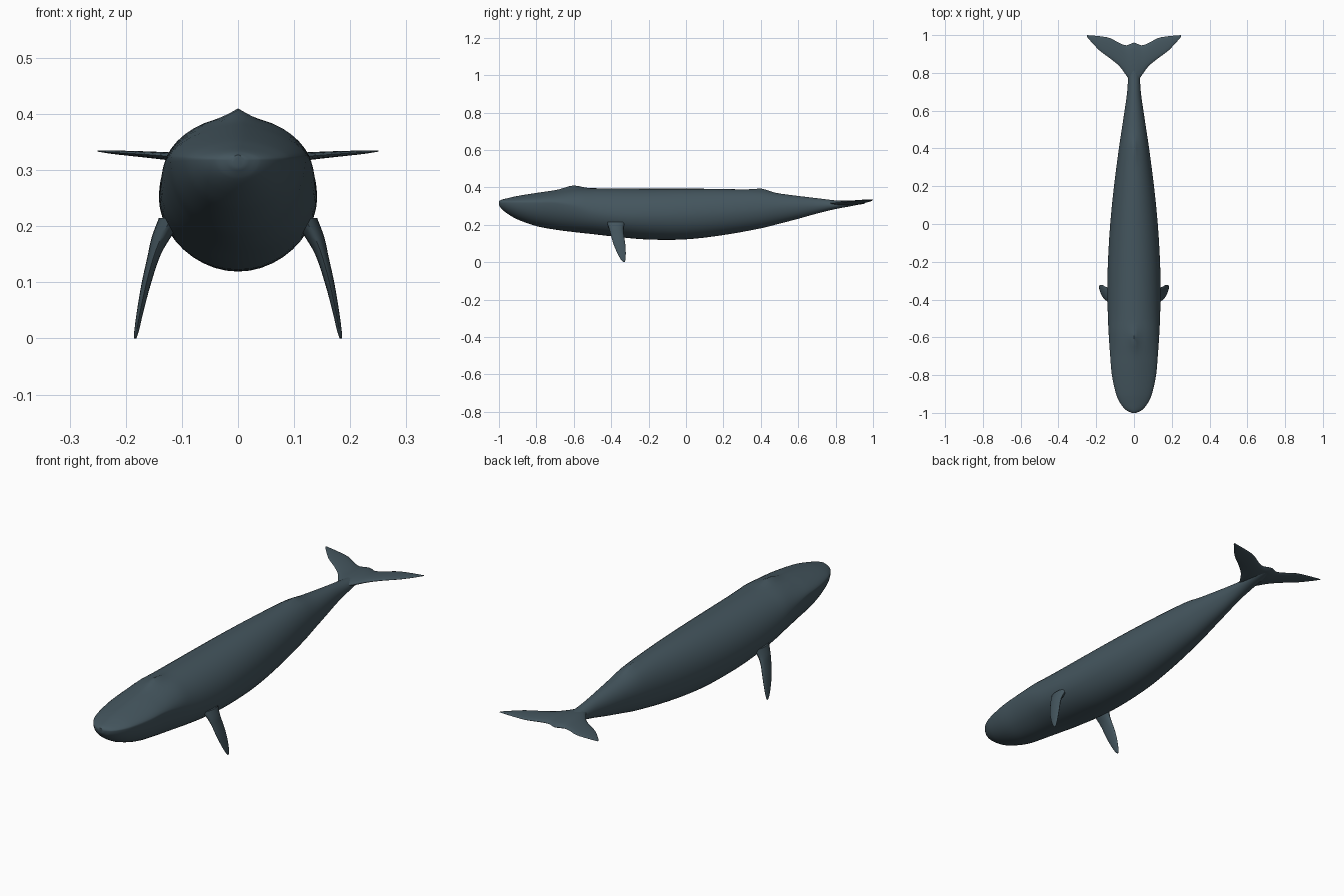
import bpy, bmesh, math

if "Cube" in bpy.data.objects:
    bpy.data.objects.remove(bpy.data.objects["Cube"])

skin = bpy.data.materials.new("slate_blue_skin")
skin.diffuse_color = (0.058, 0.092, 0.112, 1)
skin.use_nodes = True
skin.node_tree.nodes["Principled BSDF"].inputs["Base Color"].default_value = skin.diffuse_color


def loft(name, rings, angle=50):
    """Skin a list of closed rings and cap both ends."""
    bm = bmesh.new()
    vs = [[bm.verts.new(p) for p in r] for r in rings]
    n = len(rings[0])
    for a, b in zip(vs, vs[1:]):
        for i in range(n):
            j = (i + 1) % n
            bm.faces.new((a[i], a[j], b[j], b[i]))
    bm.faces.new(vs[0])
    bm.faces.new(vs[-1])
    bmesh.ops.recalc_face_normals(bm, faces=bm.faces)
    me = bpy.data.meshes.new(name)
    bm.to_mesh(me)
    bm.free()
    me.materials.append(skin)
    ob = bpy.data.objects.new(name, me)
    bpy.context.collection.objects.link(ob)
    bpy.context.view_layer.objects.active = ob
    ob.select_set(True)
    bpy.ops.object.shade_smooth_by_angle(angle=math.radians(angle))
    ob.select_set(False)
    return ob


def refine(rows, steps):
    """Smooth interpolation by the first column, with limited slopes."""
    def slope(i, k):
        if i in (0, len(rows) - 1):
            a, b = (rows[0], rows[1]) if i == 0 else (rows[-2], rows[-1])
            return (b[k] - a[k]) / (b[0] - a[0])
        p, q, r = rows[i - 1:i + 2]
        return (r[k] - p[k]) / (r[0] - p[0])
    out = []
    for i in range(len(rows) - 1):
        a, b = rows[i], rows[i + 1]
        h = b[0] - a[0]
        for s in range(steps):
            t = s / steps
            row = [a[0] + h * t]
            for k in range(1, len(a)):
                row.append((2*t**3 - 3*t*t + 1) * a[k] + (t**3 - 2*t*t + t) * h * slope(i, k)
                           + (3*t*t - 2*t**3) * b[k] + (t**3 - t*t) * h * slope(i + 1, k))
            out.append(row)
    return out + [list(rows[-1])]


# Body stations: y, top, widest height, bottom, half width
body = [
    (-1.00, .327, .318, .305, .012), (-.985, .334, .319, .284, .042),
    (-.95, .343, .320, .256, .072), (-.90, .354, .321, .228, .095),
    (-.80, .370, .321, .193, .117), (-.70, .384, .320, .174, .126),
    (-.60, .394, .300, .161, .133), (-.50, .395, .270, .150, .138),
    (-.35, .394, .252, .133, .141), (-.20, .393, .250, .121, .138),
    (0.00, .393, .253, .122, .126), (.20, .391, .264, .145, .106),
    (.40, .384, .280, .181, .080), (.50, .367, .290, .206, .065),
    (.60, .354, .296, .232, .050), (.70, .342, .301, .260, .036),
    (.80, .330, .307, .284, .030), (.88, .325, .313, .299, .024),
    (.95, .322, .318, .313, .010)]

# Angles round the body, packed closely at the mouth line on each side
half = [-90 + 9 * i for i in range(10)] + [9 * i for i in range(1, 11)]
half = sorted(half + [-2.5, 2.5])
angles = half + [180 - a for a in reversed(half[1:-1])]
rings = []
for y, top, mid, bot, w in refine(body, 4):
    head = min(1, max(0, (-.56 - y) / .14))
    ring = []
    for a in angles:
        c, s = math.cos(math.radians(a)), math.sin(math.radians(a))
        flat = 1 + .25 * head if s > 0 else 1
        x = w * math.copysign(abs(c) ** flat, c) if abs(c) > 1e-6 else 0
        z = mid + (abs(s) ** flat * (top - mid) if s > 0 else s * (mid - bot))
        yy = y
        if abs(s) < .01:                      # mouth crease
            x *= 1 - .07 * head
            yy += .008 * head
        if s > 0:                             # blowhole ridge and low dorsal fin
            z += .016 * math.exp(-(x / .02) ** 2 - ((y + .605) / .055) ** 2)
            z += .010 * math.exp(-(x / .012) ** 2 - ((y - .40) / .045) ** 2)
        ring.append((x, yy, z))
    rings.append(ring)
loft("body", rings)


def blade(u0, u1, thick, place, n=16):
    """Lens-shaped section between two edge positions."""
    ring = []
    for i in range(n):
        a = 2 * math.pi * i / n
        ring.append(place((u0 + u1) / 2 + (u1 - u0) / 2 * math.cos(a),
                          thick / 2 * math.sin(a)))
    return ring


# Flippers: height, centre x, front y, back y, thickness
flipper = [(.000, .183, -.336, -.327, .004), (.012, .181, -.347, -.324, .008),
           (.050, .174, -.368, -.322, .012), (.100, .163, -.389, -.325, .017),
           (.150, .149, -.403, -.333, .023), (.180, .137, -.412, -.335, .034),
           (.215, .119, -.425, -.325, .044)]
for side, label in ((1, "right"), (-1, "left")):
    loft(label + "_flipper",
         [blade(f, b, t, lambda u, v: (side * (x + v), u, z))
          for z, x, f, b, t in refine(flipper, 3)])

# Tail flukes: x, leading y, trailing y, height, thickness
fluke = [(0, .74, .960, .317, .026), (.015, .75, .955, .317, .026),
         (.04, .785, .946, .317, .023), (.075, .833, .957, .320, .019),
         (.127, .877, .984, .325, .014), (.18, .916, .994, .329, .010),
         (.225, .963, .998, .332, .006), (.250, .992, 1.0, .334, .002)]
right = refine(fluke, 3)
span = [[-r[0]] + r[1:] for r in reversed(right[1:])] + right
loft("tail_flukes", [blade(f, b, t, lambda u, v: (x, u, z + v))
                     for x, f, b, z, t in span])
